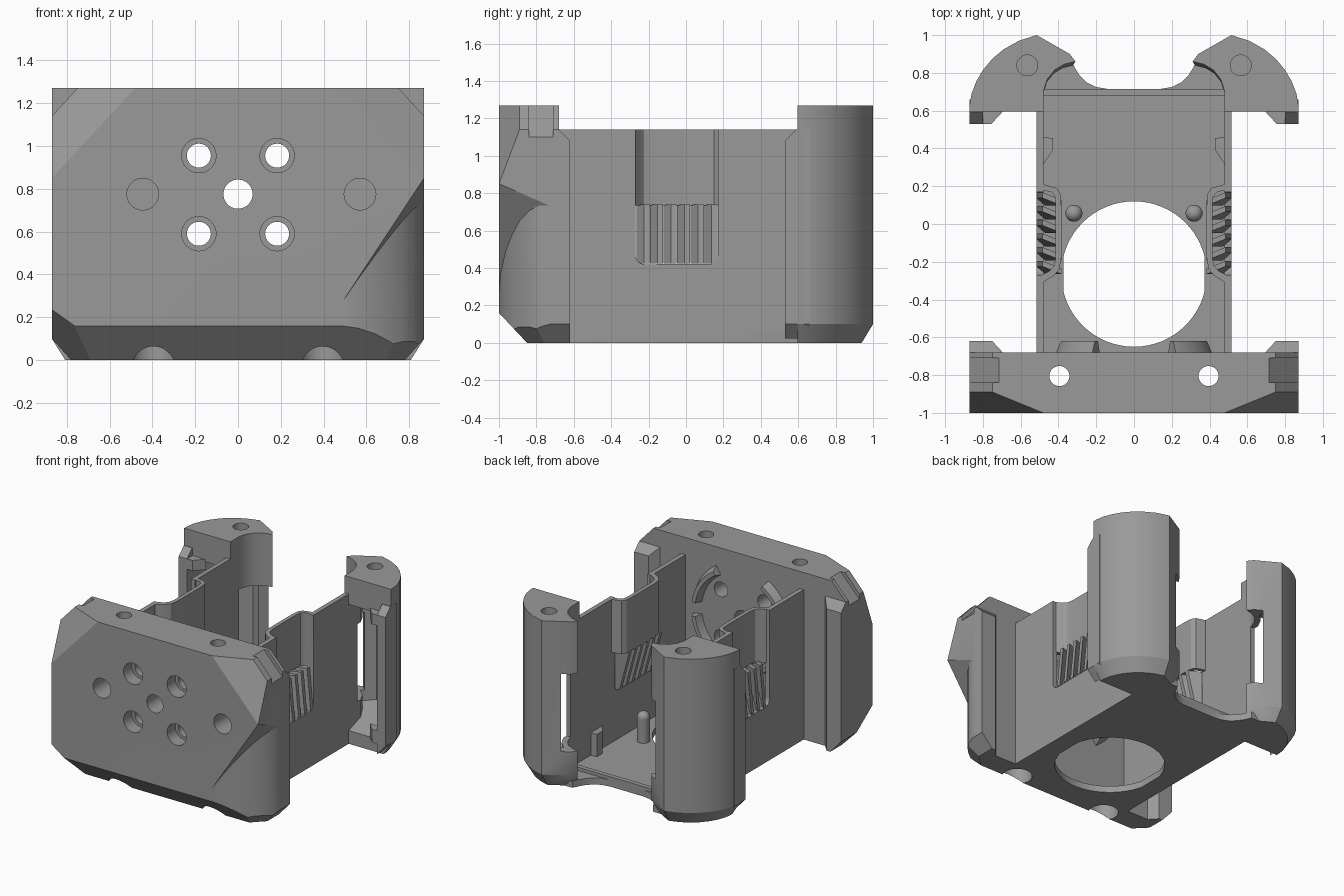
import bpy, bmesh, math
from mathutils import Vector, Matrix

if "Cube" in bpy.data.objects:
    bpy.data.objects.remove(bpy.data.objects["Cube"])

grey = bpy.data.materials.new("mid grey")
grey.diffuse_color = (0.32, 0.32, 0.32, 1)
grey.use_nodes = True
grey.node_tree.nodes["Principled BSDF"].inputs["Base Color"].default_value = grey.diffuse_color


def make(name, bm):
    bmesh.ops.recalc_face_normals(bm, faces=bm.faces)
    me = bpy.data.meshes.new(name)
    bm.to_mesh(me)
    bm.free()
    me.materials.append(grey)
    ob = bpy.data.objects.new(name, me)
    bpy.context.collection.objects.link(ob)
    return ob


def loft(name, rings):
    bm = bmesh.new()
    vs = [[bm.verts.new(p) for p in r] for r in rings]
    n = len(rings[0])
    for a, b in zip(vs, vs[1:]):
        for i in range(n):
            j = (i + 1) % n
            bm.faces.new((a[i], a[j], b[j], b[i]))
    bm.faces.new(vs[0])
    bm.faces.new(vs[-1])
    return make(name, bm)


def prism(name, pts, z0, z1):
    return loft(name, [[(x, y, z) for x, y in pts] for z in (z0, z1)])


def box(name, x0, x1, y0, y1, z0, z1):
    return prism(name, [(x0, y0), (x1, y0), (x1, y1), (x0, y1)], z0, z1)


def cyl(name, c, r, depth, axis="Z", r2=None, seg=40):
    bm = bmesh.new()
    m = Matrix.Translation(c)
    if axis == "Y":
        m = m @ Matrix.Rotation(math.pi / 2, 4, "X")
    bmesh.ops.create_cone(bm, cap_ends=True, segments=seg, radius1=r,
                          radius2=r if r2 is None else r2, depth=depth, matrix=m)
    return make(name, bm)


def slice_off(ob, co, no):
    """Remove everything on the side the normal points to, then cap."""
    bm = bmesh.new()
    bm.from_mesh(ob.data)
    bmesh.ops.bisect_plane(bm, geom=bm.verts[:] + bm.edges[:] + bm.faces[:], dist=1e-6,
                           plane_co=co, plane_no=Vector(no).normalized(), clear_outer=True)
    bmesh.ops.holes_fill(bm, edges=[e for e in bm.edges if e.is_boundary], sides=0)
    bmesh.ops.recalc_face_normals(bm, faces=bm.faces)
    bm.to_mesh(ob.data)
    bm.free()


def cut(ob, *cutters):
    for c in cutters:
        mod = ob.modifiers.new("cut", "BOOLEAN")
        mod.operation, mod.solver, mod.object = "DIFFERENCE", "EXACT", c
        dg = bpy.context.evaluated_depsgraph_get()
        me = bpy.data.meshes.new_from_object(ob.evaluated_get(dg))
        ob.modifiers.clear()
        ob.data = me
        bpy.data.objects.remove(c)


def flip(ob):
    """Mirrored copy of a cutter."""
    bm = bmesh.new()
    bm.from_mesh(ob.data)
    bm.transform(Matrix.Scale(-1, 4, (1, 0, 0)))
    return make("cutter", bm)


def mirror(ob):
    mod = ob.modifiers.new("mirror", "MIRROR")
    mod.use_mirror_merge = False


# Front block with faceted corners
block = box("front_block", -0.87, 0.87, -1, -0.68, 0, 1.27)
slice_off(block, (0, -1, 0.16), (0, -0.16, -0.15))
for s in (1, -1):
    slice_off(block, (s * 0.87, 0, 1.14), (s * 0.13, 0, 0.12))
    n = Vector((0.39, 0, -0.42)).cross(Vector((0.39, 0.11, -0.13)))
    n = n if n.y < 0 else -n
    slice_off(block, (s * 0.48, -1, 1.27), (s * n.x, n.y, n.z))
    slice_off(block, (s * 0.87, 0, 0.1), (s * 0.10, 0, -0.09))
    slice_off(block, (s * 0.81, -0.87, 0.1), (s * 0.5, -0.5, -0.7))

# Rounded undercut below the upper corners
corner = [(0.48, -1), (0.56, -0.99), (0.64, -0.965), (0.71, -0.93), (0.77, -0.89),
          (0.82, -0.84), (0.855, -0.785), (0.87, -0.73), (1, -0.73), (1, -1.1), (0.48, -1.1)]
under = prism("cutter", corner, -0.1, 1)
slice_off(under, (0.48, -1, 0.26), (-0.094, 0.027, 0.062))
cut(block, flip(under), under)

# Screw holes and strap slots in the front block
for x, z in ((0, 0.775), (0.183, 0.59), (-0.183, 0.59), (0.183, 0.955), (-0.183, 0.955)):
    cut(block, cyl("cutter", (x, -0.85, z), 0.068 if x == 0 else 0.056, 0.6, "Y"))
    if x:
        cut(block, cyl("cutter", (x, -0.98, z), 0.08, 0.16, "Y"))
for x in (0.57, -0.445):
    cut(block, cyl("cutter", (x, -0.95, 0.775), 0.074, 0.4, "Y"))
for s in (1, -1):
    cut(block, cyl("cutter", (s * 0.395, -0.805, 0.6), 0.053, 2),
        cyl("cutter", (s * 0.395, -0.805, 0), 0.105, 0.24))
slot = loft("cutter", [[(x, y, z) for x, z in ((0.64, 1.35), (0.69, 1.35), (0.95, 1.069), (0.90, 1.069))]
                       for y in (-0.84, -0.71)])
cut(block, flip(slot), slot)

# Curved motor ribs behind the front block
for k, a0 in enumerate((8, 122, 188, 302)):
    rings = []
    for i in range(13):
        a = math.radians(a0 + 50 * i / 12)
        rings.append([(r * math.cos(a), y, 0.775 + r * math.sin(a))
                      for r, y in ((0.34, -0.69), (0.36, -0.62), (0.39, -0.62), (0.42, -0.69))])
    loft("motor_rib_%d" % k, rings)

# Floor with large fan opening and concave rear edge
half = [(0.515, -0.69), (0.515, 0.62), (0.50, 0.72), (0.46, 0.88), (0.34, 0.88), (0.315, 0.83),
        (0.29, 0.79), (0.25, 0.75), (0.20, 0.725), (0.14, 0.715)]
floor = prism("floor", half + [(-x, y) for x, y in reversed(half)], 0, 0.05)
hole = cyl("cutter", (0, -0.265, 0), 0.385, 0.4, seg=64)
for s in (1, -1):
    slice_off(hole, (s * 0.372, 0, 0), (s, 0, 0))
cut(floor, hole)
box("rear_lip", -0.48, 0.48, 0.68, 0.715, 0.04, 0.075)

# Rounded locating pins and wall wedges
pin = cyl("locating_pin", (0.318, 0.057, 0.13), 0.045, 0.2, seg=24)
mirror(pin)
bm = bmesh.new()
bmesh.ops.create_uvsphere(bm, u_segments=24, v_segments=12, radius=0.045,
                          matrix=Matrix.Translation((0.318, 0.057, 0.23)))
mirror(make("pin_cap", bm))
mirror(prism("wall_wedge", [(0.49, 0.3), (0.49, 0.46), (0.43, 0.455), (0.43, 0.39)], 0.04, 0.22))

# Side walls with vent opening
wall = box("side_wall", 0.48, 0.515, -0.69, 0.70, 0, 1.14)
r = 0.05
outline = [(-0.27, 1.3), (-0.27, 0.42 + r)]
for cy, a0 in ((-0.27 + r, 180), (0.17 - r, 270)):
    outline += [(cy + r * math.cos(math.radians(a0 + t)), 0.42 + r + r * math.sin(math.radians(a0 + t)))
                for t in (15, 30, 45, 60, 75, 90)]
outline += [(0.17, 0.42 + r), (0.17, 1.3)]
cut(wall, loft("cutter", [[(x, y, z) for y, z in outline] for x in (0.4, 0.6)]))
mirror(wall)

# Inward bulge above the vents
bulge = [(0.515, 0.20), (0.49, 0.18), (0.44, 0.17), (0.42, 0.15), (0.415, 0.10), (0.415, -0.18),
         (0.425, -0.225), (0.45, -0.25), (0.49, -0.27), (0.515, -0.30)]
inner = [(0.48, 0.21), (0.46, 0.205), (0.41, 0.19), (0.39, 0.16), (0.385, 0.10), (0.385, -0.18),
         (0.395, -0.24), (0.425, -0.275), (0.46, -0.295), (0.48, -0.31)]
mirror(prism("wall_bulge", bulge + inner[::-1], 0.735, 1.14))

# Slanted louvres below the bulge
for i in range(6):
    y = -0.265 + i * 0.0725
    rings = []
    for x, z in ((0.47, 0.425), (0.385, 0.74)):
        w = 0.515 - x if z < 0.5 else 0.10
        rings.append([(x, y, z), (x, y + 0.03, z), (x + w, y + 0.07, z), (x + w, y + 0.04, z)])
    mirror(loft("louvre_%d" % i, rings))

# Rear posts: hollow, rounded outside, chamfered at the bottom
post_pts = [(0.48, 0.595), (0.87, 0.595), (0.87, 0.63), (0.86, 0.69), (0.835, 0.755), (0.80, 0.815),
            (0.75, 0.875), (0.69, 0.925), (0.61, 0.97), (0.515, 1.0), (0.34, 0.9), (0.31, 0.86),
            (0.37, 0.845), (0.42, 0.815), (0.46, 0.765), (0.48, 0.70)]
low = [(0.48 + (x - 0.48) * 0.84, 0.595 + (y - 0.595) * 0.85, 0) for x, y in post_pts]
post = loft("rear_post", [low, [(x, y, 0.1) for x, y in post_pts], [(x, y, 1.27) for x, y in post_pts]])
cavity = [(0.515, 0.5), (0.80, 0.5), (0.80, 0.66), (0.76, 0.76), (0.69, 0.85), (0.60, 0.90),
          (0.52, 0.92), (0.42, 0.87), (0.48, 0.81), (0.515, 0.74)]
cav = prism("cutter", cavity, 0.06, 1.06)
slice_off(cav, (0, 0.595, 0.1), (0, 0.35, -1))
window = prism("cutter", [(0.27, 0.88), (0.36, 0.97), (0.56, 0.77), (0.50, 0.67)], 0.28, 0.87)
cut(post, cav, window, cyl("cutter", (0.565, 0.84, 1.25), 0.055, 0.3))
mirror(post)

# Edge flanges on the rear posts and the front block
for name, s, y0, y1 in (("rear_flange", -1, 0.66, 0.53), ("front_flange", 1, -0.70, -0.62)):
    ys = y1 - s * 0.065
    x0 = 0.80 if s < 0 else 0.69
    pts = [(x0, y0), (x0, ys), (max(x0, 0.75), y1), (0.87, y1), (0.87, y0)]
    fl = prism(name, pts, 0, 1.14)
    slice_off(fl, (0, y1, 1.08), (0, s, 1))
    slice_off(fl, (0.87, 0, 0.1), (0.10, 0, -0.09))
    mirror(fl)

# Small gussets where the rear flange meets the post cap and base
for name, z0, z1 in (("flange_gusset_top", 1.0, 1.08), ("flange_gusset_base", 0.1, 0.2)):
    mirror(prism(name, [(0.69, 0.60), (0.755, 0.53), (0.82, 0.53), (0.82, 0.60)], z0, z1))

# Smooth curved parts, keep edges sharp
for ob in bpy.context.scene.objects:
    bpy.ops.object.select_all(action="DESELECT")
    ob.select_set(True)
    bpy.context.view_layer.objects.active = ob
    bpy.ops.object.shade_smooth_by_angle(angle=math.radians(25))
